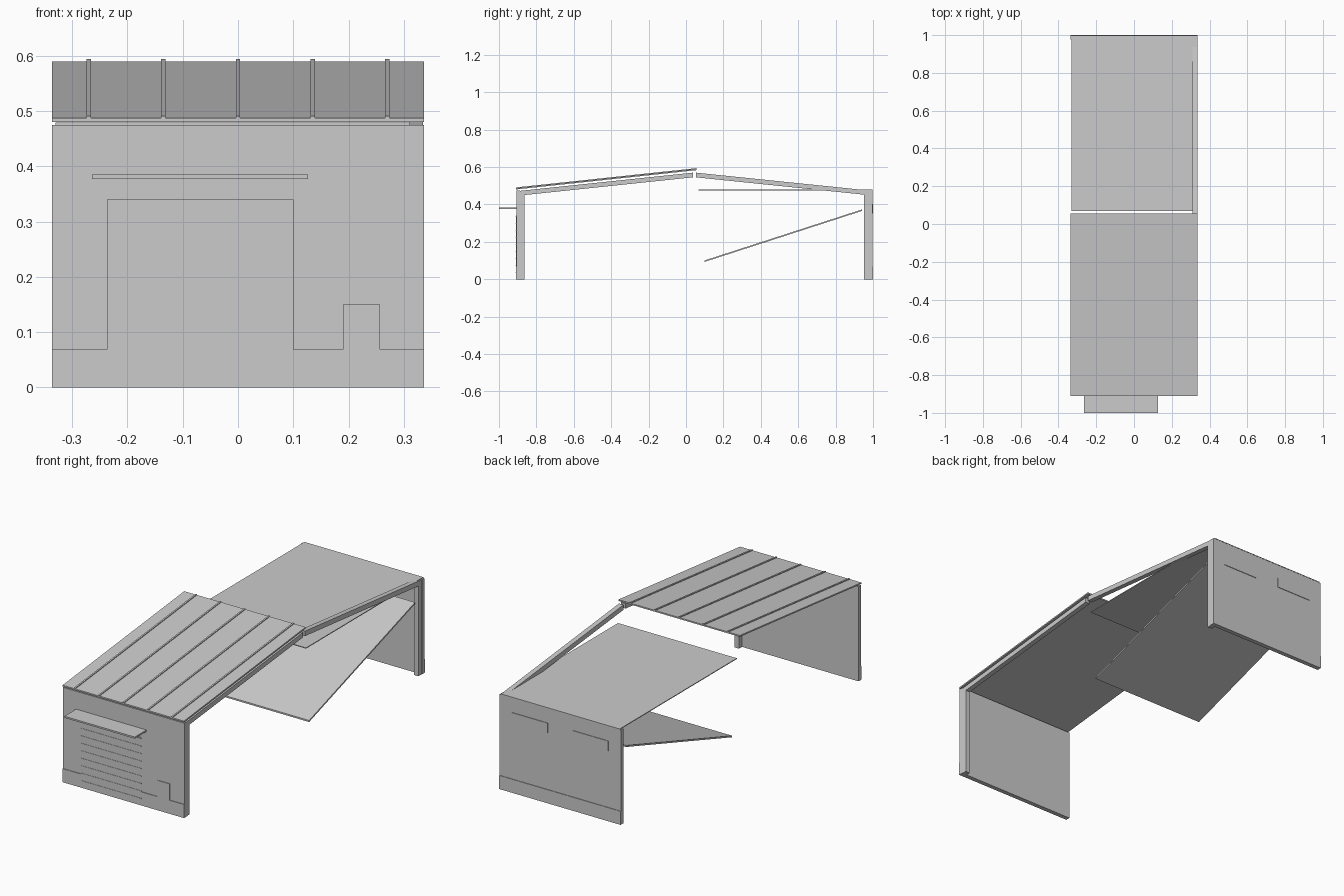
import bpy, bmesh, math
from mathutils import Vector

if "Cube" in bpy.data.objects:
    bpy.data.objects.remove(bpy.data.objects["Cube"])

grey = bpy.data.materials.new("light_grey")
grey.diffuse_color = (0.6, 0.6, 0.6, 1)
grey.use_nodes = True
grey.node_tree.nodes["Principled BSDF"].inputs["Base Color"].default_value = grey.diffuse_color

W = 0.337  # half width


def prism(name, pts, lo, hi, axis):
    """Extrude a 2D outline: axis 'x' takes (y, z) points, axis 'y' takes (x, z)."""
    bm = bmesh.new()
    place = (lambda p, t: (t, p[0], p[1])) if axis == 'x' else (lambda p, t: (p[0], t, p[1]))
    face = bm.faces.new([bm.verts.new(place(p, lo)) for p in pts])
    new = bmesh.ops.extrude_face_region(bm, geom=[face])['geom']
    move = Vector((hi - lo, 0, 0)) if axis == 'x' else Vector((0, hi - lo, 0))
    bmesh.ops.translate(bm, vec=move, verts=[v for v in new if isinstance(v, bmesh.types.BMVert)])
    bmesh.ops.recalc_face_normals(bm, faces=bm.faces)
    mesh = bpy.data.meshes.new(name)
    bm.to_mesh(mesh)
    bm.free()
    mesh.materials.append(grey)
    ob = bpy.data.objects.new(name, mesh)
    bpy.context.collection.objects.link(ob)
    return ob


def box(name, x, y, z):
    return prism(name, [(y[0], z[0]), (y[1], z[0]), (y[1], z[1]), (y[0], z[1])], x[0], x[1], 'x')


def slab(name, x, a, b, t):
    """Sloped plate whose top runs from a to b in (y, z), with vertical thickness t."""
    return prism(name, [a, b, (b[0], b[1] - t), (a[0], a[1] - t)], x[0], x[1], 'x')


# end walls
box("front_wall", (-W, W), (-0.907, -0.887), (0, 0.475))
box("back_wall", (-W, W), (0.977, 0.997), (0, 0.475))

# plinth, shutter door and hatch share one raised front panel
prism("front_panel", [(-W, 0), (W, 0), (W, 0.068), (0.257, 0.068), (0.257, 0.15),
                      (0.19, 0.15), (0.19, 0.068), (0.1, 0.068), (0.1, 0.34),
                      (-0.237, 0.34), (-0.237, 0.068), (-W, 0.068)], -0.91, -0.907, 'y')
for i in range(9):
    z = 0.035 + i * 0.0375
    box(f"shutter_slat_{i + 1}", (-0.237, 0.1), (-0.9115, -0.909), (z - 0.0015, z + 0.0015))
box("door_canopy", (-0.264, 0.127), (-1.0, -0.907), (0.377, 0.385))

# back plinth and windows
box("back_plinth", (-W, W), (0.997, 1.0), (0, 0.068))
for side, x in (("left", -0.268), ("right", 0.068)):
    box(f"back_window_{side}", (x, x + 0.2), (0.997, 1.0), (0.352, 0.402))

# portal frame on the right side
FX = (0.31, 0.335)
box("front_column", FX, (-0.905, -0.863), (0, 0.462))
box("back_column", FX, (0.952, 0.995), (0, 0.473))
slab("front_rafter", FX, (-0.905, 0.471), (0.037, 0.57), 0.025)
slab("back_rafter", FX, (0.053, 0.57), (0.995, 0.473), 0.025)

# sloped front roof with raised seams
A, B = (-0.91, 0.487), (0.055, 0.59)
slab("front_roof", (-W, W), A, B, 0.007)
for i in range(5):
    x = -0.27 + i * 0.135
    slab(f"roof_seam_{i + 1}", (x - 0.004, x + 0.004), (A[0], A[1] + 0.004), (B[0], B[1] + 0.004), 0.005)

# flat back ceiling and the inclined inner ramp
box("back_ceiling", (-0.33, 0.33), (0.068, 0.998), (0.475, 0.479))
slab("inner_ramp", (-0.325, 0.325), (0.1, 0.101), (0.94, 0.373), 0.008)
